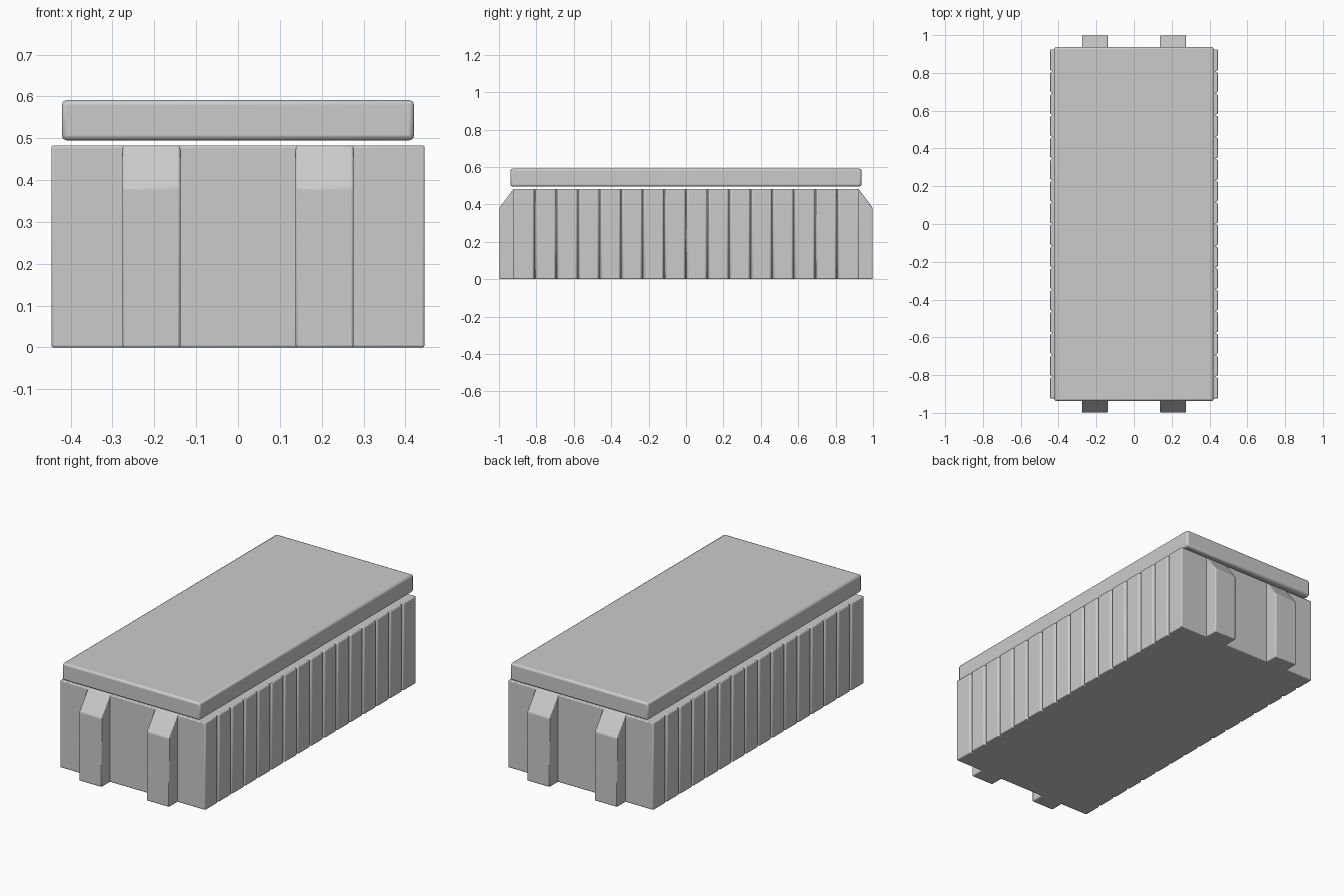
import bpy, bmesh, math
from mathutils import Vector

if "Cube" in bpy.data.objects:
    bpy.data.objects.remove(bpy.data.objects["Cube"])


def prism(name, points, offset, bevel):
    """Extrude a flat closed outline by offset and soften its edges."""
    bm = bmesh.new()
    face = bm.faces.new([bm.verts.new(p) for p in points])
    ext = bmesh.ops.extrude_face_region(bm, geom=[face])
    verts = [g for g in ext["geom"] if isinstance(g, bmesh.types.BMVert)]
    bmesh.ops.translate(bm, verts=verts, vec=Vector(offset))
    bmesh.ops.recalc_face_normals(bm, faces=bm.faces)
    mesh = bpy.data.meshes.new(name)
    bm.to_mesh(mesh)
    bm.free()
    ob = bpy.data.objects.new(name, mesh)
    bpy.context.collection.objects.link(ob)
    mod = ob.modifiers.new("soft_edges", "BEVEL")
    mod.width = bevel
    mod.segments = 2
    mod.limit_method = "ANGLE"
    mod.angle_limit = math.radians(30)
    bpy.context.view_layer.objects.active = ob
    ob.select_set(True)
    bpy.ops.object.shade_smooth_by_angle(angle=math.radians(35))
    ob.select_set(False)
    return ob


# Body: rectangle whose long sides are split into 16 panels by V grooves
W, L, H = 0.446, 0.923, 0.483
PANELS, GROOVE_HALF, GROOVE_DEPTH = 16, 0.009, 0.015
side = [(W, -L, 0)]
for i in range(1, PANELS):
    y = -L + 2 * L * i / PANELS
    side += [(W, y - GROOVE_HALF, 0), (W - GROOVE_DEPTH, y, 0), (W, y + GROOVE_HALF, 0)]
side.append((W, L, 0))
outline = side + [(-x, -y, 0) for x, y, z in side]
prism("ribbed_body", outline, (0, 0, H), 0.005)

# End posts: two per end, with sloped tops
for end, s in (("front", -1), ("back", 1)):
    for label, x in (("left", -0.276), ("right", 0.138)):
        profile = [(0.88, 0), (0.998, 0), (0.998, 0.382), (0.922, H), (0.88, H)]
        prism(f"{end}_{label}_post", [(x, s * y, z) for y, z in profile],
              (0.138, 0, 0), 0.005)

# Lid: plain slab hovering just above the body
X, Y = 0.421, 0.938
prism("lid", [(-X, -Y, 0.495), (X, -Y, 0.495), (X, Y, 0.495), (-X, Y, 0.495)],
      (0, 0, 0.096), 0.011)
